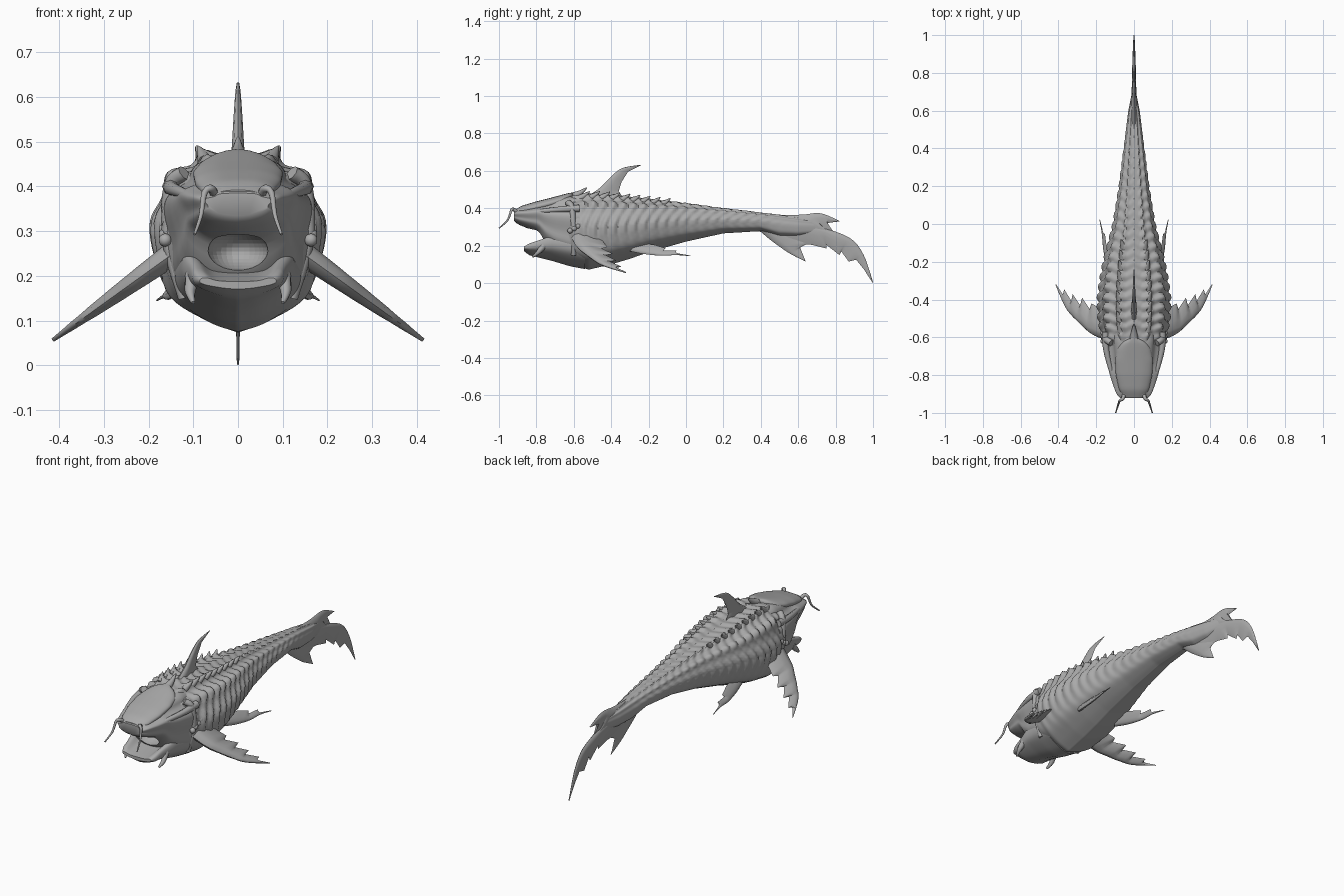
import bpy, bmesh, math
from mathutils import Vector

old = bpy.data.objects.get("Cube")
if old:
    bpy.data.objects.remove(old, do_unlink=True)

grey = bpy.data.materials.new("clay_grey")
grey.use_nodes = True
grey.diffuse_color = (0.4, 0.4, 0.4, 1)
grey.node_tree.nodes["Principled BSDF"].inputs["Base Color"].default_value = (0.4, 0.4, 0.4, 1)


def finish(name, bm, angle=50):
    bm.normal_update()
    bmesh.ops.recalc_face_normals(bm, faces=bm.faces)
    if bm.calc_volume(signed=True) < 0:
        bmesh.ops.reverse_faces(bm, faces=bm.faces)
    mesh = bpy.data.meshes.new(name)
    bm.to_mesh(mesh)
    bm.free()
    ob = bpy.data.objects.new(name, mesh)
    bpy.context.collection.objects.link(ob)
    mesh.materials.append(grey)
    bpy.ops.object.select_all(action='DESELECT')
    ob.select_set(True)
    bpy.context.view_layer.objects.active = ob
    bpy.ops.object.shade_smooth_by_angle(angle=math.radians(angle))
    return ob


def sample(pts, t, smooth=True):
    """Point at t in 0..1 along a list of tuples."""
    f = min(max(t, 0), 1) * (len(pts) - 1)
    i = min(int(f), len(pts) - 2)
    f -= i
    a, b = Vector(pts[i]), Vector(pts[i + 1])
    if not smooth:
        return a.lerp(b, f)
    p, n = Vector(pts[max(i - 1, 0)]), Vector(pts[min(i + 2, len(pts) - 1)])
    return a + 0.5 * f * (b - p + f * (2 * p - 5 * a + 4 * b - n + f * (3 * (a - b) + n - p)))


def at_y(stations, y):
    """Width, top and bottom of a profile at y."""
    for a, b in zip(stations, stations[1:]):
        if y <= b[0]:
            break
    return Vector(a[1:]).lerp(Vector(b[1:]), min(max((y - a[0]) / (b[0] - a[0]), 0), 1))


def skin(name, rings):
    bm = bmesh.new()
    rows = [[bm.verts.new(p) for p in r] for r in rings]
    n = len(rows[0])
    for a, b in zip(rows, rows[1:]):
        for k in range(n):
            bm.faces.new((a[k], a[(k + 1) % n], b[(k + 1) % n], b[k]))
    bm.faces.new(rows[0])
    bm.faces.new(rows[-1])
    return finish(name, bm)


def loft(name, stations, section, step=0.015, half=36, swell=None):
    """Mirrored half-section swept along y."""
    y0, y1 = stations[0][0], stations[-1][0]
    count = round((y1 - y0) / step)
    rings = []
    for i in range(count + 1):
        y = y0 + (y1 - y0) * i / count
        w, top, bot = at_y(stations, y)
        side = []
        for k in range(half + 1):
            x, z = sample(section, k / half)
            x, z = max(x, 0) * w, z - 0.5
            s = swell(i, y, k / half) if swell else 1
            side.append((x * s, y, (top + bot) / 2 + z * (top - bot) * s))
        rings.append(side + [(-x, yy, z) for x, yy, z in reversed(side[1:-1])])
    return skin(name, rings)


def fin(name, lead, trail, place, normal, thick, count=36):
    """Tapered blade between a smooth leading edge and a toothed trailing edge."""
    rings, normal = [], Vector(normal).normalized()
    for i in range(count + 1):
        t = i / count
        a, b = Vector(place(*sample(lead, t))), Vector(place(*sample(trail, t, False)))
        h = thick * (1 - 0.85 * t)
        ring = []
        for k in range(12):
            c = math.tau * k / 12
            u = 0.5 - 0.5 * math.cos(c)
            ring.append(a.lerp(b, u) + normal * h * math.sin(c) * (1.25 - u))
        rings.append(ring)
    skin(name, rings)


def tube(name, pts, r0, r1, count=20):
    """Tapered round strand along a path."""
    rings = []
    for i in range(count + 1):
        t = i / count
        p = sample(pts, t)
        d = sample(pts, min(t + 0.02, 1)) - sample(pts, max(t - 0.02, 0))
        q = d.to_track_quat('Z', 'Y')
        r = r0 + (r1 - r0) * t
        rings.append([p + q @ Vector((r * math.cos(a), r * math.sin(a), 0))
                      for a in (math.tau * k / 8 for k in range(8))])
    skin(name, rings)


# Plated body: overlapping rings of scutes on three ridges per side
body_line = [(-.66, .13, .455, .13), (-.6, .165, .47, .097), (-.52, .185, .478, .072),
             (-.4, .19, .472, .1), (-.3, .178, .46, .13), (-.2, .16, .45, .165),
             (0, .11, .426, .222), (.2, .078, .4, .266), (.4, .054, .377, .278),
             (.5, .042, .366, .25), (.6, .03, .35, .25), (.72, .006, .33, .27)]
body_section = [(0, 1), (.22, .98), (.42, .99), (.55, .92), (.8, .87), (.88, .74),
                (1, .6), (.98, .42), (.82, .2), (.4, .07), (0, 0)]
ridge = [(a, 0) for a in (.5, .6, 1.2, .5, 1.2, .5, 1, .6, .1, 0, 0)]
wave = (-.4, -.1, .25, .5, .45, -.1)


def scutes(i, y, t):
    shift = round(3 * math.sin(t * 12))
    fade = min(1, max(0, (y + .62) * 12)) * min(1, max(0, (.56 - y) * 4))
    return 1 + 0.09 * wave[(i + shift) % 6] * fade * max(0, sample(ridge, t).x)


loft("plated_body", body_line, body_section, 0.009, 50, scutes)

# Head, crown shield and lower jaw
head_line = [(-.92, .075, .385, .335), (-.9, .093, .4, .315), (-.84, .115, .415, .29),
             (-.79, .13, .43, .27), (-.75, .14, .443, .2), (-.7, .152, .455, .15),
             (-.62, .165, .465, .11), (-.57, .163, .46, .1)]
head_section = [(0, 1), (.4, .99), (.6, .94), (.7, .85), (.95, .76), (1, .65),
                (.9, .45), (.86, .28), (.62, .12), (.3, .03), (0, 0)]
head = loft("head", head_line, head_section)

crown_line = [(-.915, .05, .392, .37), (-.88, .078, .413, .37), (-.8, .096, .437, .39),
              (-.72, .1, .457, .41), (-.66, .088, .473, .42), (-.625, .062, .482, .44),
              (-.605, .02, .484, .45)]
crown_section = [(0, 1), (.5, .95), (.85, .75), (1, .45), (.9, .1), (.4, 0), (0, 0)]
loft("crown_shield", crown_line, crown_section)

jaw_line = [(-.865, .085, .195, .17), (-.84, .1, .21, .15), (-.78, .11, .23, .135),
            (-.72, .125, .25, .12), (-.62, .14, .25, .09), (-.54, .14, .22, .075)]
jaw_section = [(0, .7), (.5, .75), (.8, 1), (.97, .95), (1, .65), (.85, .4), (.4, .12), (0, 0)]
loft("lower_jaw", jaw_line, jaw_section)

# Hollow throat
bpy.ops.mesh.primitive_uv_sphere_add(segments=32, ring_count=16, location=(0, -.79, .255))
throat = bpy.context.object
throat.name = "throat_cutter"
throat.scale = (.068, .1, .045)
throat.hide_render = True
throat.hide_viewport = True
cut = head.modifiers.new("throat", 'BOOLEAN')
cut.operation = 'DIFFERENCE'
cut.object = throat
cut.solver = 'EXACT'

# Dorsal fin and nape spine, standing on the midline
upright = lambda y, z: (0, y, z)
fin("dorsal_fin", [(-.54, .455), (-.46, .51), (-.4, .57), (-.34, .615), (-.24, .633)],
    [(-.33, .45), (-.36, .49), (-.345, .54), (-.31, .595), (-.24, .631)],
    upright, (1, 0, 0), .019)
tube("nape_spine", [(0, -.62, .455), (0, -.57, .48), (0, -.53, .51)], .028, .002)

# Forked tail of three ragged lobes
fin("tail_upper_lobe", [(.38, .376), (.5, .365), (.62, .366), (.72, .373), (.82, .333)],
    [(.38, .28), (.5, .24), (.62, .23), (.74, .24), (.82, .235), (.755, .27),
     (.79, .272), (.735, .318), (.82, .33)], upright, (1, 0, 0), .026, 48)
fin("tail_long_lobe", [(.42, .33), (.6, .33), (.74, .295), (.88, .238), (.95, .15), (1, .005)],
    [(.42, .26), (.56, .21), (.67, .205), (.75, .185), (.75, .205), (.82, .15),
     (.83, .17), (.87, .115), (.91, .125), (.95, .075), (.999, 0)],
    upright, (1, 0, 0), .02, 50)
fin("tail_lower_lobe", [(.4, .275), (.44, .24), (.5, .195), (.56, .155), (.64, .115)],
    [(.5, .33), (.6, .27), (.66, .215), (.61, .19), (.64, .116)],
    upright, (1, 0, 0), .018)

# Paired parts on both sides
for s, side in ((1, "left"), (-1, "right")):
    fin(side + "_pectoral_fin",
        [(.13, -.62), (.22, -.585), (.3, -.515), (.36, -.445), (.415, -.32)],
        [(.13, -.47), (.19, -.44), (.225, -.42), (.235, -.45), (.275, -.39), (.285, -.43),
         (.325, -.37), (.33, -.41), (.37, -.345), (.372, -.38), (.413, -.32)],
        lambda x, y: (s * x, y, .225 - .72 * (x - .18)), (s * .58, 0, .81), .032, 50)
    fin(side + "_pelvic_fin",
        [(-.3, .17), (-.22, .155), (-.13, .147), (-.05, .15), (.025, .144)],
        [(-.24, .215), (-.17, .205), (-.11, .187), (-.12, .175), (-.05, .175), (-.06, .162),
         (.025, .147)],
        lambda y, z: (s * (.113 + .13 * (y + .25) + .6 * (.2 - z)), y, z),
        (s, 0, .6), .014, 36)
    tube(side + "_barbel", [(s * .05, -.895, .375), (s * .06, -.925, .395),
                            (s * .075, -.935, .385), (s * .083, -.955, .335),
                            (s * .097, -1, .293)], .011, .003, 28)
    # Cheek, gill and jaw ridges
    tube(side + "_cheek_ridge", [(s * .15, -.57, .4), (s * .148, -.66, .395),
                                 (s * .123, -.77, .385), (s * .09, -.87, .37)], .02, .008)
    tube(side + "_gill_ridge", [(s * .12, -.63, .43), (s * .15, -.61, .4),
                                (s * .155, -.6, .28), (s * .12, -.6, .15)], .018, .014)
    tube(side + "_jaw_spine", [(s * .1, -.76, .2), (s * .107, -.79, .165),
                               (s * .1, -.82, .14)], .02, .004)
    # Gill knobs
    for k in range(4):
        bm = bmesh.new()
        bmesh.ops.create_icosphere(bm, subdivisions=2, radius=.015)
        bmesh.ops.translate(bm, verts=bm.verts, vec=(s * .163, -.62 + .022 * k, .28 + .012 * k))
        finish(side + "_gill_knob_" + str(k + 1), bm)
    # Spiny row along the back
    for k in range(9):
        y = -.54 + .054 * k
        w, top, bot = at_y(body_line, y)
        tube(side + "_back_spine_" + str(k + 1),
             [(s * w * .4, y - .025, top - .022), (s * w * .45, y + .005, top - .002),
              (s * w * .5, y + .025, top + .014)], .02, .002, 6)
